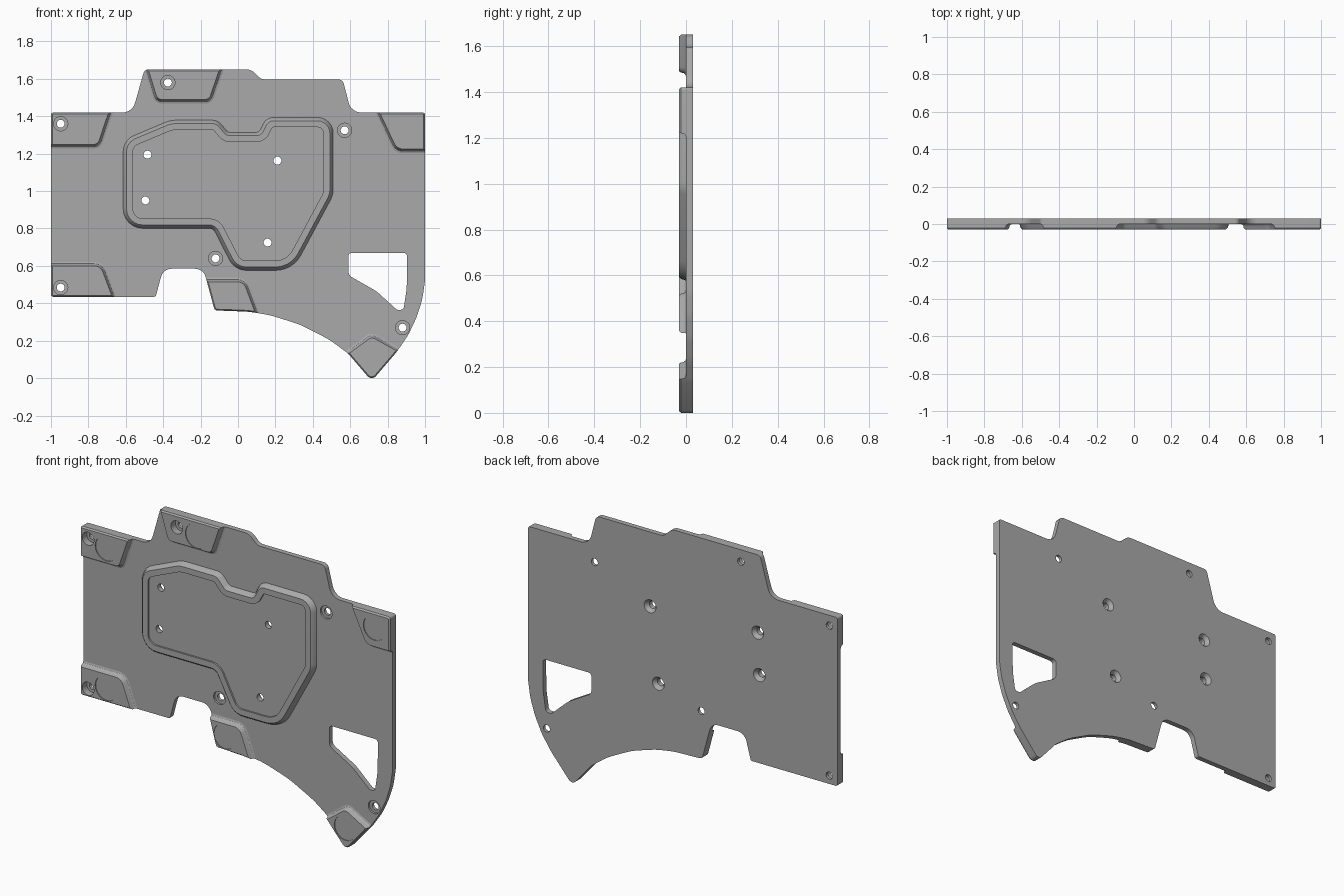
import bpy, bmesh, math
from mathutils import Vector

if "Cube" in bpy.data.objects:
    bpy.data.objects.remove(bpy.data.objects["Cube"], do_unlink=True)

grey = bpy.data.materials.new("plain grey")
grey.use_nodes = True
grey.diffuse_color = (0.4, 0.4, 0.4, 1)
grey.node_tree.nodes["Principled BSDF"].inputs["Base Color"].default_value = (0.4, 0.4, 0.4, 1)


def rounded(corners, steps=7):
    """Closed x-z loop from (x, z, radius) corners."""
    loop = []
    for i, (x, z, r) in enumerate(corners):
        p = Vector((x, z))
        a = Vector(corners[i - 1][:2]) - p
        b = Vector(corners[(i + 1) % len(corners)][:2]) - p
        a.normalize()
        b.normalize()
        half = a.angle(b) / 2
        if r == 0 or half > 1.56:
            loop.append(p)
            continue
        t = r / math.tan(half)
        centre = p + (a + b).normalized() * (r / math.sin(half))
        s, e = p + a * t - centre, p + b * t - centre
        sweep = math.atan2(s.x * e.y - s.y * e.x, s.dot(e))
        for k in range(steps):
            w = sweep * k / (steps - 1)
            c, n = math.cos(w), math.sin(w)
            loop.append(centre + Vector((s.x * c - s.y * n, s.x * n + s.y * c)))
    return loop


def circle(x, z, r, n=32):
    return [Vector((x + r * math.cos(k * math.tau / n), z + r * math.sin(k * math.tau / n)))
            for k in range(n)]


def offset(loop, d):
    """Grow a loop outward by d."""
    area = sum(p.cross(loop[(i + 1) % len(loop)]) for i, p in enumerate(loop))
    sign = 1 if area > 0 else -1
    out = []
    for i, p in enumerate(loop):
        u = (p - loop[i - 1]).normalized()
        v = (loop[(i + 1) % len(loop)] - p).normalized()
        m = Vector((u.y, -u.x)) + Vector((v.y, -v.x))
        out.append(p + m * (sign * d / (1 + u.dot(v))))
    return out


def solid(name, parts):
    """Loft each (loop, [(y, growth), ...]) into a closed solid, all in one object."""
    bm = bmesh.new()
    for loop, layers in parts:
        rings = [[bm.verts.new((p.x, y, p.y)) for p in offset(loop, d)] for y, d in layers]
        for r0, r1 in zip(rings, rings[1:]):
            for i in range(len(r0)):
                j = (i + 1) % len(r0)
                bm.faces.new((r0[i], r0[j], r1[j], r1[i]))
        bm.faces.new(rings[0])
        bm.faces.new(rings[-1])
    bmesh.ops.recalc_face_normals(bm, faces=bm.faces)
    mesh = bpy.data.meshes.new(name)
    bm.to_mesh(mesh)
    bm.free()
    mesh.materials.append(grey)
    ob = bpy.data.objects.new(name, mesh)
    bpy.context.collection.objects.link(ob)
    return ob


def activate(ob):
    bpy.ops.object.select_all(action="DESELECT")
    ob.select_set(True)
    bpy.context.view_layer.objects.active = ob


def boolean(ob, tool, operation):
    activate(ob)
    mod = ob.modifiers.new("cut", "BOOLEAN")
    mod.operation, mod.object, mod.solver = operation, tool, "EXACT"
    bpy.ops.object.modifier_apply(modifier=mod.name)


# Plate outline, clockwise from the lower right-hand corner
outline = rounded([
    (-1, 0.435, 0.012), (-1, 1.42, 0.012), (-0.565, 1.42, 0.07), (-0.5, 1.65, 0.025),
    (0.07, 1.65, 0.06), (0.125, 1.597, 0.05), (0.56, 1.597, 0.03), (0.605, 1.42, 0.07),
    (1, 1.42, 0.012), (1, 0.52, 0.3), (0.985, 0.42, 0.3), (0.955, 0.325, 0.3),
    (0.91, 0.23, 0.3), (0.85, 0.142, 0.3), (0.715, -0.016, 0.03), (0.59, 0.13, 0.1),
    (0.49, 0.205, 0.5), (0.33, 0.287, 0.5), (0.17, 0.337, 0.5), (0.06, 0.355, 0.5),
    (-0.125, 0.362, 0.02), (-0.185, 0.585, 0.06), (-0.4, 0.585, 0.06), (-0.44, 0.435, 0.012)])
plate = solid("plate", [(outline, [(0.03, 0), (0, 0)])])

# Triangular window
window = rounded([(0.59, 0.67, 0.02), (0.905, 0.67, 0.02), (0.902, 0.48, 0.3),
                  (0.885, 0.365, 0.02), (0.85, 0.365, 0.02), (0.74, 0.465, 0.2),
                  (0.59, 0.55, 0.04)])

# Raised central platform with a rim and a shallow floor
platform_edge = rounded([
    (-0.61, 1.27, 0.09), (-0.36, 1.375, 0.15), (-0.11, 1.375, 0.06), (-0.055, 1.31, 0.03),
    (0.115, 1.31, 0.03), (0.155, 1.39, 0.06), (0.505, 1.39, 0.08), (0.505, 0.98, 0.12),
    (0.29, 0.58, 0.15), (-0.015, 0.58, 0.1), (-0.13, 0.805, 0.04), (-0.61, 0.805, 0.1)])
platform = solid("central_platform", [(platform_edge, [
    (0, 0.004), (-0.006, 0), (-0.02, -0.004), (-0.03, -0.014), (-0.03, -0.048),
    (-0.02, -0.048)])])

# Drafted pads, running past the plate edge and trimmed to it
pad_shapes = {
    "upper_right_pad": [(-1.1, 1.5, 0), (-0.665, 1.5, 0), (-0.75, 1.25, 0.03), (-1.1, 1.25, 0)],
    "top_pad": [(-0.51, 1.75, 0), (-0.065, 1.75, 0), (-0.155, 1.49, 0.03), (-0.43, 1.49, 0.03)],
    "upper_left_pad": [(0.72, 1.5, 0), (1.1, 1.5, 0), (1.1, 1.225, 0), (0.85, 1.225, 0.05)],
    "lower_right_pad": [(-1.1, 0.6, 0), (-0.735, 0.6, 0.05), (-0.66, 0.4, 0), (-1.1, 0.4, 0)],
    "lower_middle_pad": [(-0.3, 0.515, 0), (0.03, 0.515, 0.05), (0.11, 0.3, 0), (-0.3, 0.3, 0)],
    "bottom_pad": [(0.715, 0.22, 0.03), (1, 0.06, 0), (0.7, -0.2, 0), (0.4, -0.01, 0)],
}
trim = solid("outline_trim", [(outline, [(0.1, 0), (-0.021, 0), (-0.03, -0.007), (-0.1, -0.007)])])
trim.hide_render = True
pads = []
for name, corners in pad_shapes.items():
    pad = solid(name, [(rounded(corners), [
        (0, 0.022), (-0.003, 0.013), (-0.009, 0.008), (-0.022, 0.005), (-0.03, 0)])])
    boolean(pad, trim, "INTERSECT")
    pads.append(pad)

# Counterbored screw holes, rear countersunk holes and round magnet seats
screws = [(-0.375, 1.58), (-0.948, 1.36), (-0.948, 0.484), (0.57, 1.325), (-0.12, 0.64), (0.88, 0.27)]
mounts = [(-0.484, 1.195), (0.211, 1.163), (-0.495, 0.95), (0.158, 0.725)]
magnets = [(-0.83, 1.334), (-0.247, 1.563), (0.903, 1.334), (-0.83, 0.518), (-0.065, 0.44), (0.715, 0.115)]
cuts = [(window, [(-0.1, 0), (0.1, 0)])]
for x, z in screws:
    cuts.append((circle(x, z, 0.021), [(-0.1, 0.017), (0.012, 0.017), (0.012, 0), (0.1, 0)]))
for x, z in mounts:
    cuts.append((circle(x, z, 0.021), [(-0.1, 0), (0.008, 0), (0.03, 0.017), (0.1, 0.017)]))
for x, z in magnets:
    cuts.append((circle(x, z, 0.072, 48), [(-0.1, 0), (-0.025, 0)]))
cutter = solid("hole_cutter", cuts)
cutter.hide_render = True

for ob in [plate, platform] + pads:
    boolean(ob, cutter, "DIFFERENCE")
    activate(ob)
    bpy.ops.object.shade_smooth_by_angle(angle=math.radians(30))

for helper in (trim, cutter):
    bpy.data.objects.remove(helper, do_unlink=True)
